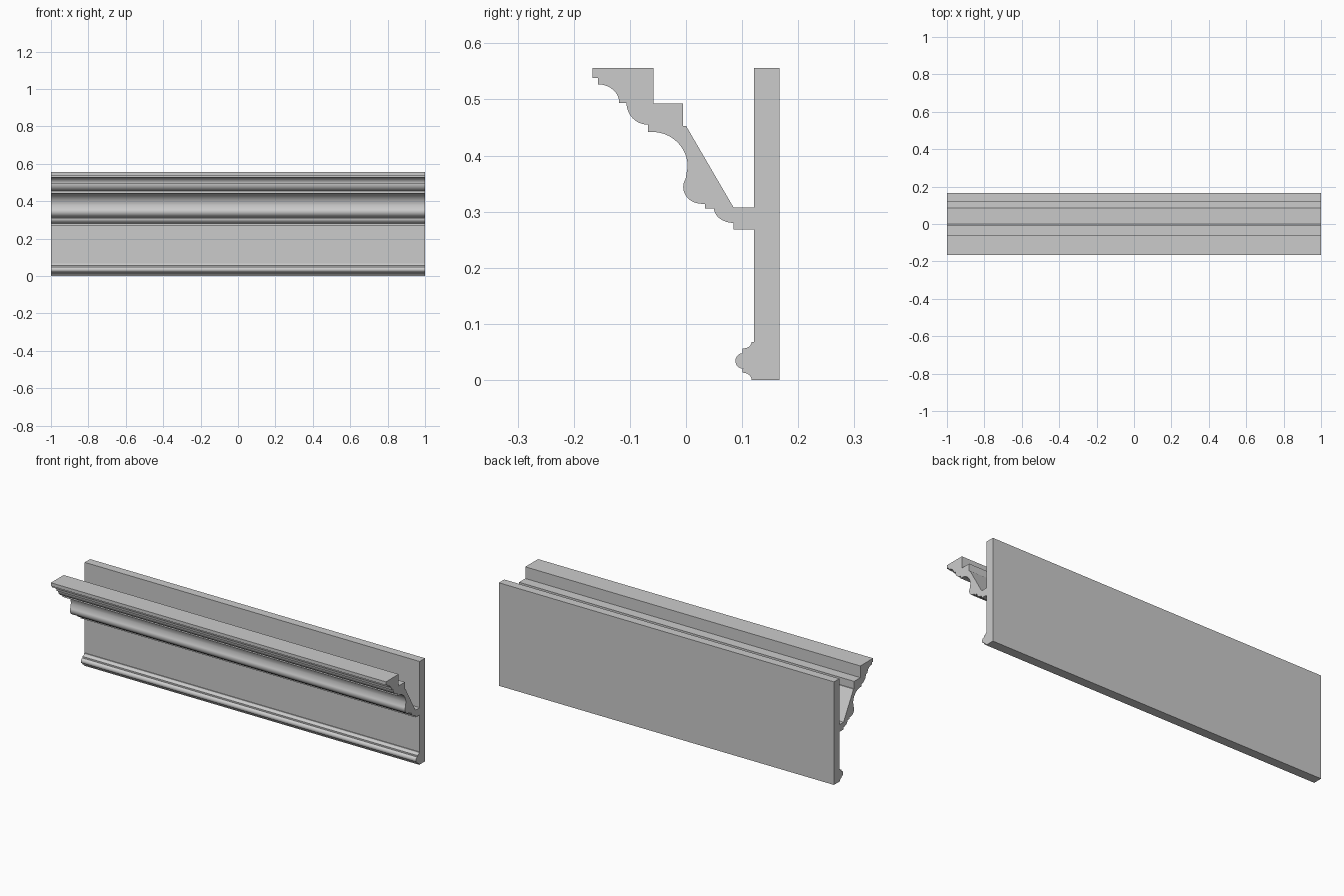
import bpy, bmesh
from math import radians, cos, sin

if "Cube" in bpy.data.objects:
    bpy.data.objects.remove(bpy.data.objects["Cube"])


def arc(cy, cz, ry, rz, a0, a1, n=12):
    angles = [radians(a0 + (a1 - a0) * i / n) for i in range(n + 1)]
    return [(cy + ry * cos(a), cz + rz * sin(a)) for a in angles]


def extrude_profile(name, profile, half_length):
    bm = bmesh.new()
    face = bm.faces.new([bm.verts.new((-half_length, y, z)) for y, z in profile])
    new = bmesh.ops.extrude_face_region(bm, geom=[face], use_keep_orig=True)["geom"]
    bmesh.ops.translate(bm, vec=(2 * half_length, 0, 0),
                        verts=[v for v in new if isinstance(v, bmesh.types.BMVert)])
    bmesh.ops.recalc_face_normals(bm, faces=bm.faces)
    mesh = bpy.data.meshes.new(name)
    bm.to_mesh(mesh)
    bm.free()
    obj = bpy.data.objects.new(name, mesh)
    bpy.context.collection.objects.link(obj)
    bpy.context.view_layer.objects.active = obj
    obj.select_set(True)
    bpy.ops.object.shade_smooth_by_angle(angle=radians(30))
    return obj


# Back board, (y, z)
back = [(0.167, 0), (0.167, 0.556), (0.121, 0.556), (0.121, 0.307)]

# Crown: stepped rear and top
crown = [(0.085, 0.307), (0, 0.453), (-0.005, 0.453), (-0.005, 0.493),
         (-0.058, 0.493), (-0.058, 0.556), (-0.167, 0.556), (-0.167, 0.538),
         (-0.157, 0.538)]
# Crown: front coves and rounds, top to bottom
crown += arc(-0.157, 0.494, 0.038, 0.033, 90, 0)
crown += [(-0.107, 0.494)] + arc(-0.068, 0.494, 0.038, 0.039, 180, 270)
crown += arc(-0.060, 0.380, 0.063, 0.062, 90, 0, 16)
crown += arc(0.028, 0.344, 0.033, 0.030, 150, 270)
crown += [(-0.068 + 0.102, 0.314), (0.034, 0.306), (0.050, 0.306)]
crown += arc(0.085, 0.306, 0.035, 0.026, 180, 270)[1:]
crown += [(0.085, 0.268), (0.121, 0.268)]
# Short fillet under the second round
i = next(k for k, p in enumerate(crown) if abs(p[0] + 0.06) < 1e-6 and abs(p[1] - 0.442) < 1e-6)
crown.insert(i, (-0.068, 0.442))

# Base bead with a cove above and below
base = [(0.121, 0.068)] + arc(0.101, 0.068, 0.016, 0.012, 0, -90, 8)
base += [(0.101, 0.048)] + arc(0.102, 0.034, 0.014, 0.014, 90, 270)
base += [(0.101, 0.020)] + arc(0.101, 0.0, 0.016, 0.013, 90, 0, 8)

extrude_profile("cornice_moulding", back + crown + base, 1.0)
